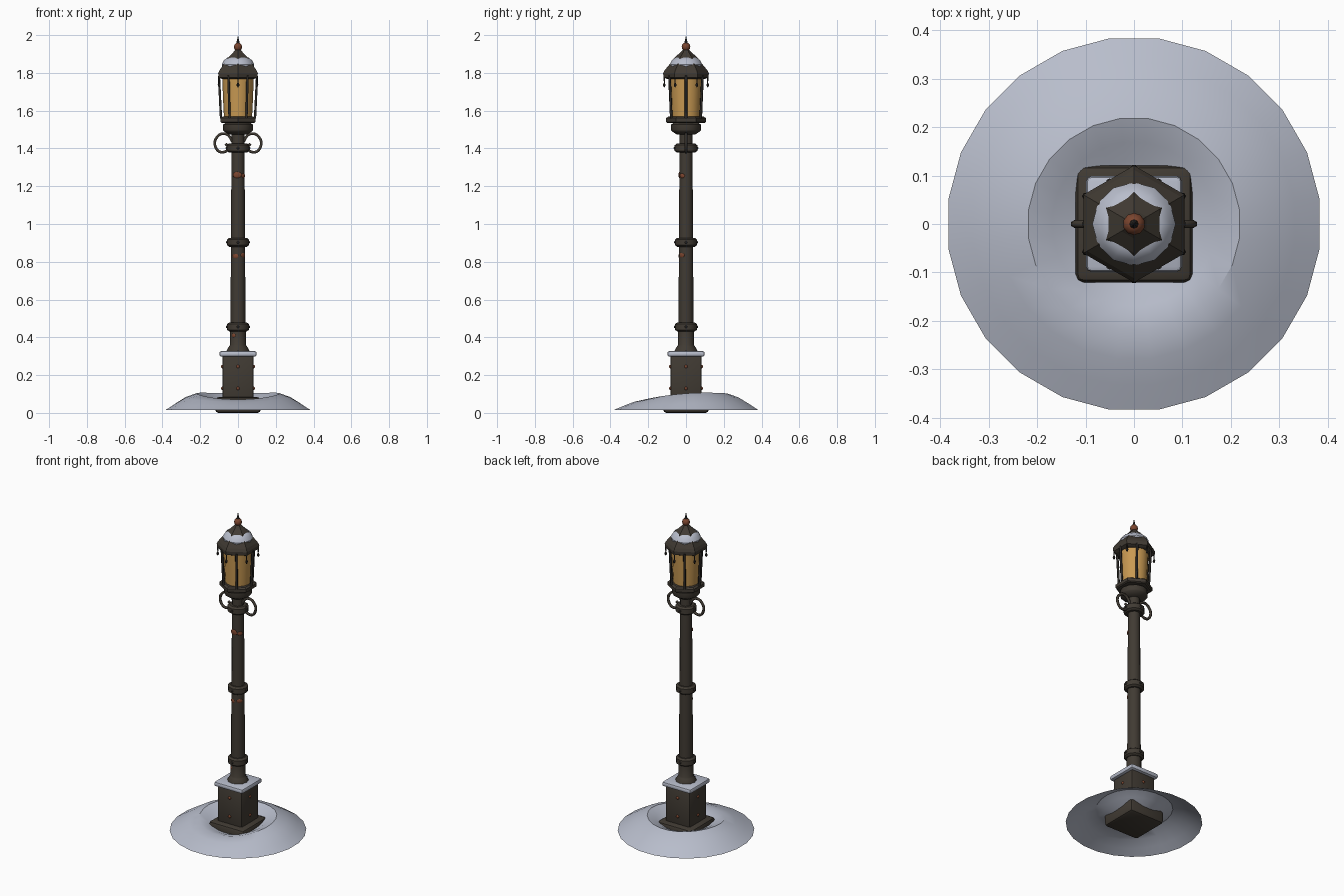
import bpy, bmesh, math
from math import sin, cos, pi, radians
from mathutils import Vector

if "Cube" in bpy.data.objects:
    bpy.data.objects.remove(bpy.data.objects["Cube"])


def material(name, rgb):
    m = bpy.data.materials.new(name)
    m.diffuse_color = (*rgb, 1)
    m.use_nodes = True
    m.node_tree.nodes["Principled BSDF"].inputs["Base Color"].default_value = m.diffuse_color
    return m


IRON = material("weathered iron", (0.052, 0.043, 0.033))
DARK = material("dark iron", (0.026, 0.023, 0.020))
SNOW = material("snow", (0.48, 0.51, 0.60))
GLASS = material("amber glass", (0.58, 0.32, 0.085))
RUST = material("rust", (0.20, 0.060, 0.028))


def finish(name, bm, mat, smooth=True):
    me = bpy.data.meshes.new(name)
    bmesh.ops.recalc_face_normals(bm, faces=bm.faces)
    bm.to_mesh(me)
    bm.free()
    ob = bpy.data.objects.new(name, me)
    bpy.context.collection.objects.link(ob)
    me.materials.append(mat)
    if smooth:
        bpy.ops.object.select_all(action='DESELECT')
        ob.select_set(True)
        bpy.context.view_layer.objects.active = ob
        bpy.ops.object.shade_smooth_by_angle(angle=radians(35))
    return ob


def lathe(name, profile, mat, n=12, phase=0.0, at=(0, 0), smooth=True, caps=True):
    """Revolve (radius, z) points into an n-sided solid."""
    bm = bmesh.new()
    rings = [[bm.verts.new((at[0] + r * cos(phase + 2 * pi * i / n),
                            at[1] + r * sin(phase + 2 * pi * i / n), z))
              for i in range(n)] for r, z in profile]
    for a, b in zip(rings, rings[1:]):
        for i in range(n):
            j = (i + 1) % n
            bm.faces.new((a[i], a[j], b[j], b[i]))
    if caps:
        bm.faces.new(rings[0][::-1])
        bm.faces.new(rings[-1])
    bmesh.ops.remove_doubles(bm, verts=bm.verts, dist=1e-5)
    return finish(name, bm, mat, smooth)


def box(name, half, z0, z1, mat, bevel):
    bm = bmesh.new()
    bmesh.ops.create_cube(bm, size=1)
    for v in bm.verts:
        v.co = Vector((v.co.x * 2 * half, v.co.y * 2 * half, z0 + (v.co.z + 0.5) * (z1 - z0)))
    bmesh.ops.bevel(bm, geom=bm.edges[:], offset=bevel, segments=2, affect='EDGES', profile=0.5)
    return finish(name, bm, mat)


def blob(name, loc, scale, mat, yaw=0.0):
    bm = bmesh.new()
    bmesh.ops.create_uvsphere(bm, u_segments=10, v_segments=6, radius=1)
    ob = finish(name, bm, mat)
    ob.location, ob.scale, ob.rotation_euler = loc, scale, (0, 0, yaw)
    return ob


def rod(name, pts, radius, mat, kind='POLY'):
    cu = bpy.data.curves.new(name, 'CURVE')
    cu.dimensions = '3D'
    cu.bevel_depth, cu.bevel_resolution, cu.use_fill_caps = radius, 1, True
    cu.resolution_u = 5
    s = cu.splines.new(kind)
    s.points.add(len(pts) - 1)
    for p, c in zip(s.points, pts):
        p.co = (*c, 1)
    if kind == 'NURBS':
        s.order_u, s.use_endpoint_u = 3, True
    cu.materials.append(mat)
    ob = bpy.data.objects.new(name, cu)
    bpy.context.collection.objects.link(ob)
    return ob


# Snow drift: an open mound, lower at the front, dipping around the plinth
bm = bmesh.new()
N = 24
rings = []
for r, w in [(.387, 0), (.335, .38), (.28, .76), (.22, 1), (.17, .78), (.13, .5), (.1, .4)]:
    ring = []
    for i in range(N):
        t = 2 * pi * (i + 0.5) / N
        peak = 0.095 + 0.016 * sin(t) + 0.008 * cos(2 * t)
        ring.append(bm.verts.new((r * cos(t), r * sin(t), 0.015 + (peak - 0.015) * w)))
    rings.append(ring)
for a, b in zip(rings, rings[1:]):
    for i in range(N):
        j = (i + 1) % N
        bm.faces.new((a[i], a[j], b[j], b[i]))
finish("snow_drift", bm, SNOW)

# Pedestal
box("plinth", 0.121, 0.0, 0.083, IRON, 0.018)
box("pedestal", 0.083, 0.06, 0.30, IRON, 0.008)
box("pedestal_snow", 0.099, 0.298, 0.327, SNOW, 0.011)
for k in range(4):
    a = k * pi / 2
    for z in (0.13, 0.245):
        blob("pedestal_rivet", (0.083 * cos(a), 0.083 * sin(a), z), (0.007, 0.009, 0.009), RUST, a)

# Post, foot flare and collars
lathe("post_foot", [(.062, .32), (.058, .335), (.047, .352), (.042, .36), (.042, .44)], IRON)
lathe("post", [(.039, .43), (.038, .90), (.034, 1.40), (.033, 1.50)], IRON)
for z, r in ((0.455, .058), (0.903, .058), (1.402, .060)):
    lathe("post_collar", [(r - .012, z - .024), (r, z - .015), (r, z + .015), (r - .012, z + .024)], IRON)
    for a in (0.0, pi / 2, pi, 3 * pi / 2):
        blob("collar_bolt", (r * cos(a), r * sin(a), z), (0.006, 0.007, 0.007), DARK, a)

# Rust patches lying on the post
for z, deg, w, h in ((1.26, -97, .024, .017), (1.255, -35, .016, .012), (.83, -112, .018, .014),
                     (.835, -40, .018, .014), (.41, -125, .012, .012), (.46, -10, .02, .012)):
    a = radians(deg)
    r = 0.034 if z > 0.5 else 0.038
    blob("rust_patch", (r * cos(a), r * sin(a), z), (0.006, w, h), RUST, a)

# Scroll brackets on both sides
for s in (-1, 1):
    path = [(.030, 1.435), (.045, 1.475), (.095, 1.482), (.130, 1.435), (.108, 1.380),
            (.062, 1.380), (.048, 1.410), (.066, 1.425)]
    rod("scroll_bracket", [(s * x, 0, z) for x, z in path], 0.008, IRON, 'NURBS')

# Lantern seat and floor
HEX = pi / 2
lathe("lantern_seat", [(.050, 1.475), (.076, 1.492), (.079, 1.498), (.079, 1.526), (.060, 1.540)], IRON)
lathe("lantern_floor", [(.098, 1.535), (.106, 1.540), (.106, 1.560), (.094, 1.568)], IRON, 6, HEX, smooth=False)

# Amber glass and its bars
lathe("glass", [(.074, 1.56), (.079, 1.66), (.084, 1.79)], GLASS)
for k in range(6):
    a = k * pi / 3
    rod("lantern_bar", [(.090 * cos(a), .090 * sin(a), 1.56), (.101 * cos(a), .101 * sin(a), 1.785)], 0.007, DARK)

# Hexagonal roof with eave
lathe("roof", [(.100, 1.768), (.119, 1.776), (.121, 1.798), (.112, 1.815), (.090, 1.842), (.060, 1.882),
               (.030, 1.908), (.018, 1.922)], IRON, 6, HEX, smooth=False)

# Snow ring on the roof: the roof ridges poke through it
lathe("roof_snow", [(.070, 1.832), (.084, 1.833), (.086, 1.845), (.075, 1.866), (.058, 1.880), (.035, 1.884)],
      SNOW, 12, HEX)

# Hanging drops at the eave corners
for k in range(6):
    a = HEX + k * pi / 3
    lathe("eave_drop", [(.004, 1.785), (.003, 1.748), (.008, 1.738), (.007, 1.731), (.0, 1.722)], DARK, 6,
          at=(.115 * cos(a), .115 * sin(a)))

# Finial
blob("finial_ball", (0, 0, 1.938), (.023, .023, .023), RUST)
lathe("finial_spike", [(.011, 1.952), (.006, 1.97), (.0, 2.0)], DARK, 8)
